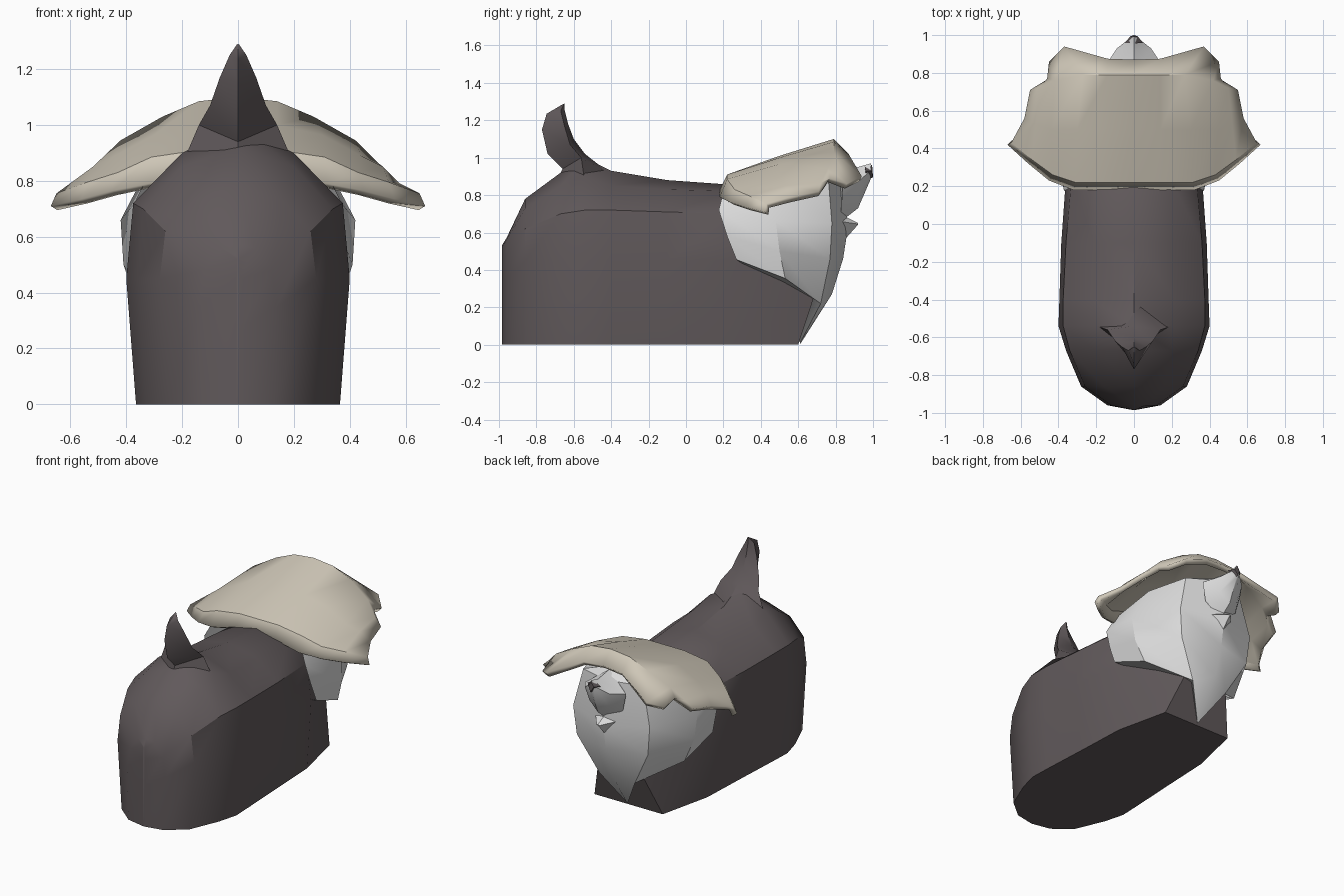
import bpy, bmesh, math


def material(name, rgb):
    m = bpy.data.materials.new(name)
    m.diffuse_color = (*rgb, 1)
    return m


DARK = material("dark brown grey", (0.118, 0.100, 0.104))
WHITE = material("off white", (0.72, 0.72, 0.72))
TAN = material("pale tan", (0.62, 0.57, 0.475))
NOSE = material("nose charcoal", (0.10, 0.085, 0.09))


def skin(name, rows, mat, caps=True, thick=0, angle=32):
    """Loft rows of right-half points, mirror across x, weld the seam."""
    bm = bmesh.new()
    for s in (1, -1):
        g = [[bm.verts.new((s * x, y, z)) for x, y, z in r] for r in rows]
        for a, b in zip(g, g[1:]):
            for i in range(len(a) - 1):
                bm.faces.new((a[i], a[i + 1], b[i + 1], b[i])[::s])
        if caps:
            bm.faces.new(g[0][::-s])
            bm.faces.new(g[-1][::s])
    bmesh.ops.remove_doubles(bm, verts=bm.verts, dist=0.0005)
    bmesh.ops.recalc_face_normals(bm, faces=bm.faces)
    if thick and sum(f.normal.z for f in bm.faces) < 0:
        bmesh.ops.reverse_faces(bm, faces=bm.faces)
    me = bpy.data.meshes.new(name)
    bm.to_mesh(me)
    bm.free()
    me.materials.append(mat)
    ob = bpy.data.objects.new(name, me)
    bpy.context.collection.objects.link(ob)
    if thick:
        mod = ob.modifiers.new("thickness", "SOLIDIFY")
        mod.thickness = thick
        mod.offset = -1
    bpy.ops.object.select_all(action='DESELECT')
    ob.select_set(True)
    bpy.context.view_layer.objects.active = ob
    bpy.ops.object.shade_smooth_by_angle(angle=math.radians(angle))
    return ob


# Body: cross-sections along y (y, forward lean, half profile from floor to spine)
sections = [
    (-0.985, 0, [(.005, 0), (.005, .27), (.005, .45), (.004, .52), (0, .53)]),
    (-0.96, 0, [(.13, 0), (.14, .35), (.12, .48), (.06, .56), (0, .57)]),
    (-0.86, 0, [(.25, 0), (.28, .45), (.26, .62), (.16, .73), (0, .78)]),
    (-0.67, 0, [(.33, 0), (.36, .45), (.34, .70), (.20, .85), (0, .92)]),
    (-0.54, 0, [(.365, 0), (.40, .45), (.375, .72), (.20, .90), (0, 1.0)]),
    (-0.40, 0, [(.36, 0), (.395, .45), (.375, .72), (.22, .85), (0, .93)]),
    (-0.10, 0, [(.345, 0), (.385, .45), (.36, .71), (.21, .83), (0, .88)]),
    (0.25, 0, [(.33, 0), (.36, .45), (.33, .70), (.19, .82), (0, .855)]),
    (0.60, .33, [(.25, 0), (.17, .24), (.12, .45), (.08, .52), (0, .53)]),
]
skin("body", [[(0, y, 0)] + [(x, y + k * z, z) for x, z in p]
              for y, k, p in sections], DARK)

# Tail: three-sided curl with a keel along its back
skin("tail", [
    [(0, -.40, .91), (.20, -.54, .86), (0, -.70, .86)],
    [(0, -.54, 1.02), (.14, -.56, 1.0), (0, -.66, .94)],
    [(0, -.60, 1.10), (.10, -.62, 1.07), (0, -.74, 1.02)],
    [(0, -.63, 1.18), (.065, -.65, 1.17), (0, -.77, 1.15)],
    [(0, -.65, 1.26), (.03, -.67, 1.25), (0, -.745, 1.235)],
    [(0, -.65, 1.29), (.004, -.652, 1.288), (0, -.66, 1.285)],
], DARK)

# Head and bib: rows from crown to chest, rear to front centre
skin("head", [
    [(0, .20, .85), (0, .5, .92), (0, .75, .98), (0, .84, .95)],
    [(.32, .20, .82), (.30, .5, .89), (.22, .76, .90), (0, .85, .92)],
    [(.37, .175, .72), (.42, .48, .66), (.28, .78, .65), (0, .865, .62)],
    [(.38, .22, .58), (.41, .50, .50), (.26, .77, .46), (0, .84, .46)],
    [(.385, .27, .455), (.36, .53, .355), (.13, .72, .22), (0, .78, .27)],
    [(0, .27, .455), (0, .5, .3), (0, .61, .01), (0, .612, .005)],
], WHITE, caps=False)

# Muzzle, chin and nose
skin("muzzle", [
    [(0, .80, .97), (.15, .84, .86), (.12, .83, .74), (0, .83, .66)],
    [(0, .92, .95), (.09, .93, .88), (.07, .91, .79), (0, .92, .73)],
    [(0, .99, .97), (.02, .985, .93), (.015, .985, .90), (0, .985, .88)],
], WHITE)
skin("chin", [
    [(0, .82, .70), (.09, .82, .66), (0, .82, .53)],
    [(0, .92, .65), (.01, .92, .645), (0, .918, .64)],
], WHITE)
skin("nose", [
    [(0, .955, .955), (.048, .96, .93), (0, .965, .88)],
    [(0, .995, .962), (.02, .993, .93), (0, 1.0, .895)],
], NOSE)

# Ear canopy: strips from the middle outwards, dropped rear rim to front edge
skin("ear_canopy", [
    [(0, .18, .83), (0, .22, .91), (0, .5, 1.01), (0, .79, 1.10), (0, .87, 1.02)],
    [(.14, .18, .83), (.14, .22, .91), (.14, .5, 1.0), (.14, .79, 1.085), (.14, .875, 1.01)],
    [(.32, .18, .79), (.31, .22, .885), (.30, .5, .965), (.27, .79, 1.03), (.37, .94, .90)],
    [(.45, .23, .765), (.43, .26, .83), (.44, .5, .89), (.42, .76, .945), (.45, .86, .86)],
    [(.56, .32, .735), (.54, .34, .795), (.52, .53, .85), (.50, .72, .865), (.46, .77, .89)],
    [(.67, .42, .71), (.65, .43, .755), (.58, .56, .79), (.55, .71, .82), (.46, .765, .885)],
], TAN, caps=False, thick=0.035)
